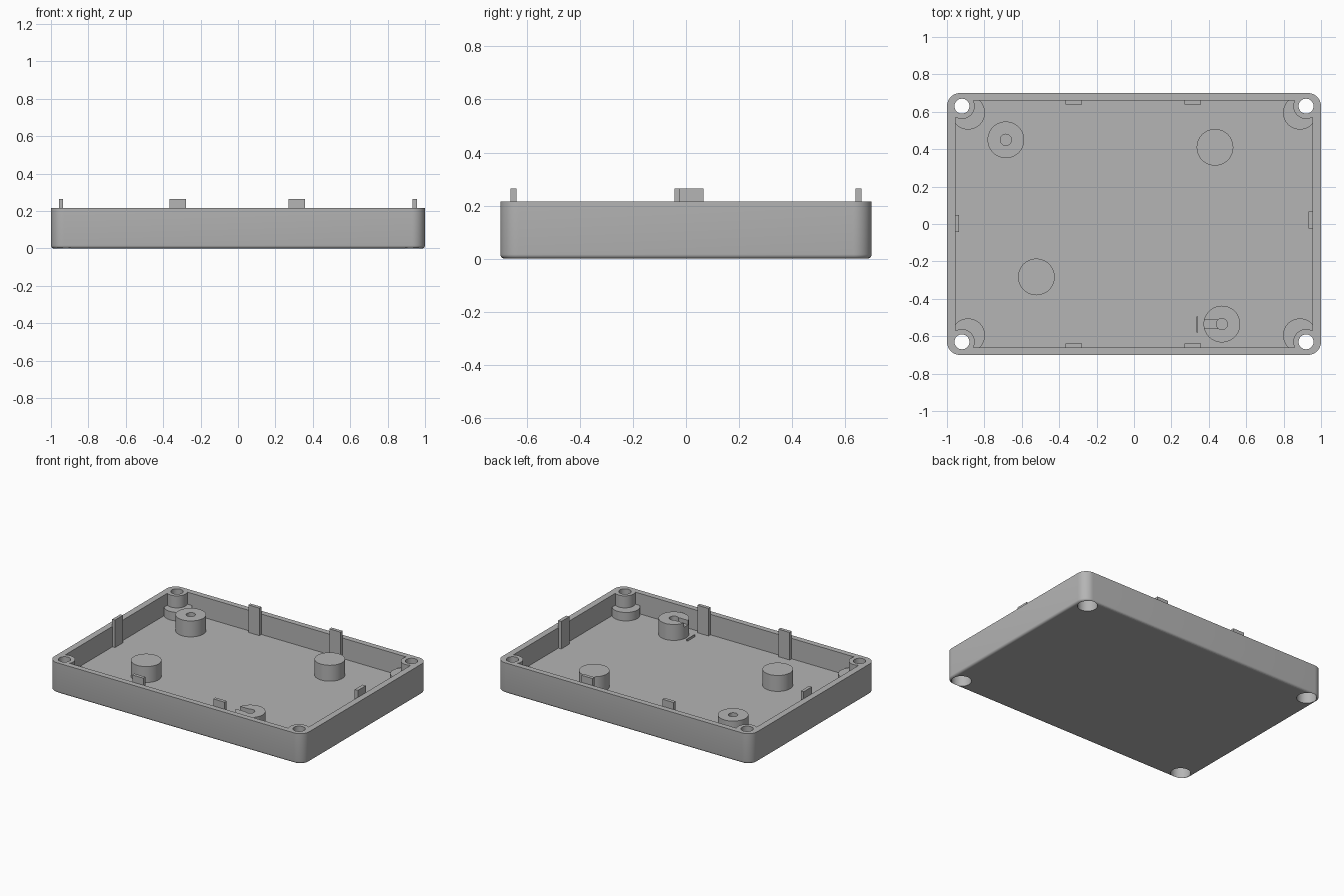
import bpy, bmesh, math
from mathutils import Matrix

if "Cube" in bpy.data.objects:
    bpy.data.objects.remove(bpy.data.objects["Cube"])

grey = bpy.data.materials.new("light_grey_plastic")
grey.diffuse_color = (0.46, 0.46, 0.46, 1)
grey.use_nodes = True
grey.node_tree.nodes["Principled BSDF"].inputs["Base Color"].default_value = grey.diffuse_color

HALF_X, HALF_Y, RIM = 1.0, 0.70, 0.215
FLOOR, CLIP_TOP, POST_TOP = 0.07, 0.265, 0.183
IN_X, IN_Y = 0.955, 0.66


def finish(name, bm):
    mesh = bpy.data.meshes.new(name)
    bmesh.ops.recalc_face_normals(bm, faces=bm.faces)
    bm.to_mesh(mesh)
    bm.free()
    mesh.materials.append(grey)
    ob = bpy.data.objects.new(name, mesh)
    bpy.context.collection.objects.link(ob)
    return ob


def box_bm(x0, x1, y0, y1, z0, z1):
    bm = bmesh.new()
    m = Matrix.Translation(((x0 + x1) / 2, (y0 + y1) / 2, (z0 + z1) / 2))
    m = m @ Matrix.Diagonal((x1 - x0, y1 - y0, z1 - z0, 1))
    bmesh.ops.create_cube(bm, size=1, matrix=m)
    return bm


def box(name, *dims):
    return finish(name, box_bm(*dims))


def cylinder(name, x, y, r, z0, z1, sides=48):
    bm = bmesh.new()
    bmesh.ops.create_cone(bm, cap_ends=True, segments=sides, radius1=r, radius2=r,
                          depth=z1 - z0, matrix=Matrix.Translation((x, y, (z0 + z1) / 2)))
    return finish(name, bm)


def cut(target, cutters):
    """Subtract every cutter from target, then remove the cutters."""
    for c in cutters:
        mod = target.modifiers.new("cut", 'BOOLEAN')
        mod.operation, mod.solver, mod.object = 'DIFFERENCE', 'EXACT', c
    bpy.context.view_layer.update()
    ev = target.evaluated_get(bpy.context.evaluated_depsgraph_get())
    mesh = bpy.data.meshes.new_from_object(ev)
    target.modifiers.clear()
    target.data = mesh
    for c in cutters:
        bpy.data.objects.remove(c, do_unlink=True)


def smooth(ob):
    bpy.ops.object.select_all(action='DESELECT')
    ob.select_set(True)
    bpy.context.view_layer.objects.active = ob
    bpy.ops.object.shade_smooth_by_angle(angle=math.radians(35))


# Outer shell: box with rounded corners and a small fillet underneath
bm = box_bm(-HALF_X, HALF_X, -HALF_Y, HALF_Y, 0, RIM)
upright = [e for e in bm.edges if abs(e.verts[0].co.z - e.verts[1].co.z) > 0.1]
bmesh.ops.bevel(bm, geom=upright, offset=0.07, segments=10, profile=0.5, affect='EDGES')
under = [e for e in bm.edges if all(v.co.z < 1e-4 for v in e.verts)]
bmesh.ops.bevel(bm, geom=under, offset=0.016, segments=4, profile=0.5, affect='EDGES')
tray = finish("tray", bm)

# Cavity, leaving the stepped screw bosses standing in the corners
corners = [(sx, sy) for sx in (-1, 1) for sy in (-1, 1)]
cavity = box("cavity_cutter", -IN_X, IN_X, -IN_Y, IN_Y, FLOOR, 0.5)
cut(cavity, [cylinder("wide_boss", sx * 0.887, sy * 0.595, 0.09, -0.1, 0.13) for sx, sy in corners]
    + [cylinder("narrow_boss", sx * 0.92, sy * 0.63, 0.068, -0.1, 0.7) for sx, sy in corners])

# Screw holes with counterbores from below
cut(tray, [cavity]
    + [cylinder("hole", sx * 0.92, sy * 0.63, 0.04, -0.2, 0.6, 32) for sx, sy in corners]
    + [cylinder("counterbore", sx * 0.92, sy * 0.63, 0.065, -0.2, 0.09, 32) for sx, sy in corners])
smooth(tray)

# Round standoffs on the floor; two have pilot holes
for i, (x, y, drilled) in enumerate([(-0.685, 0.45, True), (0.433, 0.41, False),
                                     (-0.522, -0.283, False), (0.47, -0.535, True)]):
    post = cylinder(f"standoff_{i + 1}", x, y, 0.098, FLOOR - 0.02, POST_TOP)
    if drilled:
        cutters = [cylinder("pilot", x, y, 0.03, FLOOR + 0.01, 0.4, 32)]
        if y < 0:  # slot for a cable on one side
            cutters.append(box("slot", x - 0.1, x, y - 0.023, y + 0.023, POST_TOP - 0.03, 0.4))
        cut(post, cutters)
    smooth(post)

# Thin rib beside the slotted standoff
box("floor_rib", 0.335, 0.341, -0.58, -0.495, FLOOR - 0.01, FLOOR + 0.015)

# Clip tabs up the inside of the walls
for side, s in (("front", -1), ("back", 1)):
    for i, x in enumerate((-0.322, 0.314)):
        y0, y1 = sorted((s * 0.638, s * (IN_Y + 0.002)))
        box(f"{side}_clip_{i + 1}", x - 0.044, x + 0.044, y0, y1, FLOOR - 0.01, CLIP_TOP)
box("left_clip", -IN_X - 0.002, -0.935, -0.043, 0.048, FLOOR - 0.01, CLIP_TOP)
box("right_clip", 0.932, IN_X + 0.002, -0.024, 0.066, FLOOR - 0.01, CLIP_TOP)
